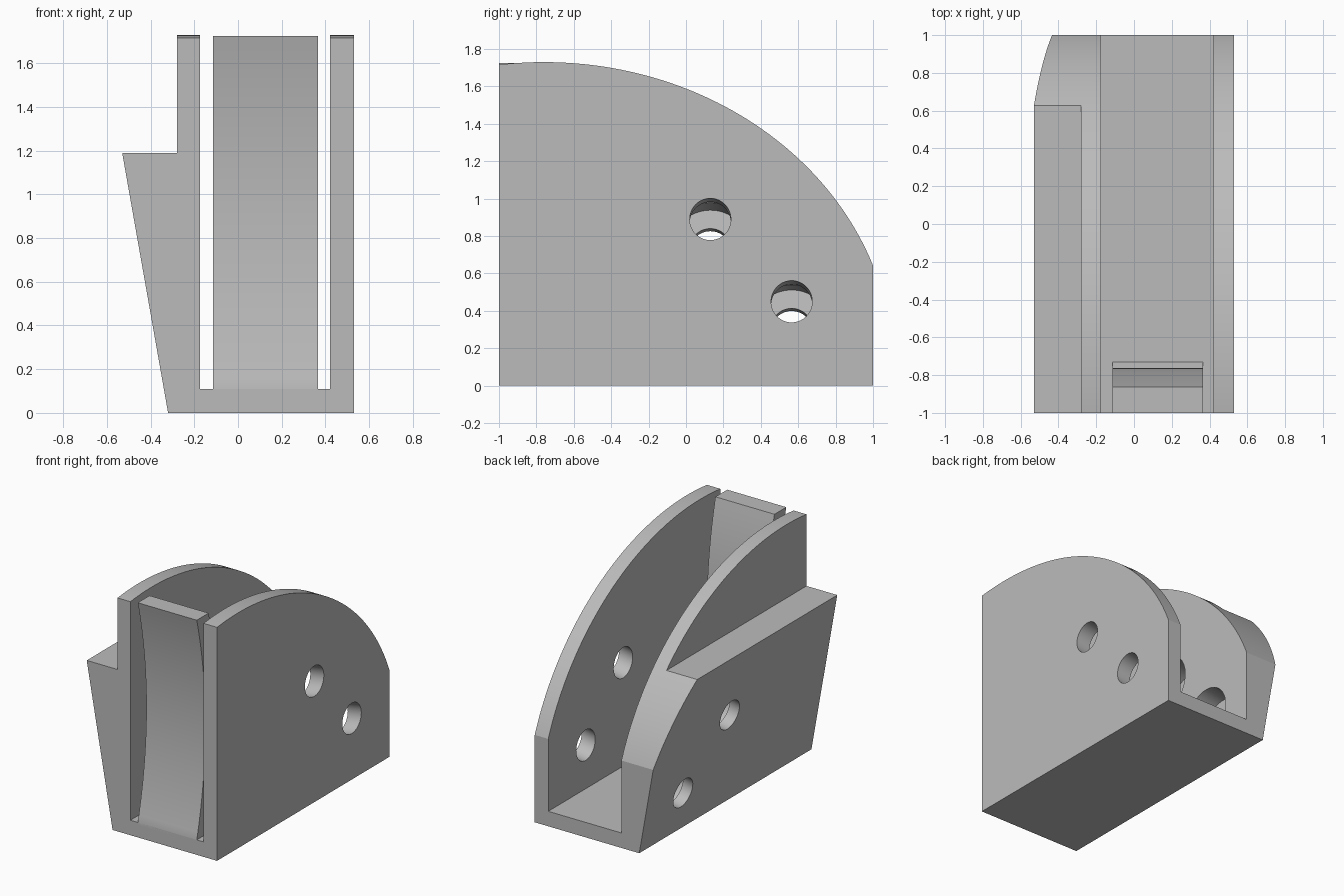
import bpy, math
from mathutils import Vector, Matrix

cube = bpy.data.objects.get("Cube")
if cube:
    bpy.data.objects.remove(cube, do_unlink=True)

grey = bpy.data.materials.new("plain_grey")
grey.use_nodes = True
colour = (0.5, 0.5, 0.5, 1)
grey.diffuse_color = colour
grey.node_tree.nodes["Principled BSDF"].inputs["Base Color"].default_value = colour


def prism(name, profile, axis, lo, hi):
    """Extrude a closed profile along x (profile is y, z) or y (profile is x, z)."""
    place = (lambda p, t: (t, p[0], p[1])) if axis == "x" else (lambda p, t: (p[0], t, p[1]))
    n = len(profile)
    verts = [place(p, t) for t in (lo, hi) for p in profile]
    faces = [list(range(n))[::-1], list(range(n, 2 * n))]
    faces += [(i, (i + 1) % n, n + (i + 1) % n, n + i) for i in range(n)]
    if axis == "y":
        faces = [tuple(reversed(f)) for f in faces]
    mesh = bpy.data.meshes.new(name)
    mesh.from_pydata(verts, [], faces)
    mesh.materials.append(grey)
    obj = bpy.data.objects.new(name, mesh)
    bpy.context.collection.objects.link(obj)
    return obj


def rod(name, start, direction, length, radius):
    """Cylinder running from start along direction."""
    bpy.ops.mesh.primitive_cylinder_add(vertices=64, radius=radius, depth=length)
    obj = bpy.context.object
    obj.name = name
    obj.matrix_world = (Matrix.Translation(start + direction * length / 2)
                        @ direction.to_track_quat("Z", "Y").to_matrix().to_4x4())
    obj.data.materials.append(grey)
    return obj


def select(obj):
    bpy.ops.object.select_all(action="DESELECT")
    obj.select_set(True)
    bpy.context.view_layer.objects.active = obj


def carve(obj, cutter, operation):
    """Apply a boolean and discard the cutter."""
    cutter.hide_render = True
    bpy.context.view_layer.update()
    select(obj)
    mod = obj.modifiers.new("carve", "BOOLEAN")
    mod.operation = operation
    mod.solver = "EXACT"
    mod.object = cutter
    bpy.ops.object.modifier_apply(modifier=mod.name)
    bpy.data.objects.remove(cutter, do_unlink=True)


# Channel with two walls and a sloping side block
section = [(-0.32, 0), (0.53, 0), (0.53, 2), (0.42, 2), (0.42, 0.11),
           (-0.175, 0.11), (-0.175, 2), (-0.28, 2), (-0.28, 1.19), (-0.53, 1.19)]
body = prism("channel_body", section, "y", -1, 1)

# Domed side outline
steps = 64
outline = [(-1, -0.1), (1.1, -0.1)]
for i in range(steps + 1):
    angle = math.acos(1.86 / 1.869) * (1 - i / steps) + math.acos(-0.24 / 1.869) * i / steps
    outline.append((-0.76 + 1.869 * math.cos(angle), 0.091 + 1.639 * math.sin(angle)))
outline[-1] = (-1, outline[-1][1])
outline[0] = (-1, -0.1)
carve(body, prism("dome_cutter", outline, "x", -1, 1), "INTERSECT")

# Screw holes square to the sloping side, widened inside the thick wall
lean = math.atan2(0.21, 1.19)
drill = Vector((-math.cos(lean), 0, -math.sin(lean)))
for y, z in ((0.13, 0.89), (0.565, 0.45)):
    entry = Vector((0.53, y, z))
    reach = (Vector((-0.32, y, 0)) - entry).dot(drill)
    carve(body, rod("hole_cutter", entry - drill * 0.3, drill, reach + 0.6, 0.11), "DIFFERENCE")
    inner = 0.64
    carve(body, rod("recess_cutter", entry + drill * inner, drill, reach - 0.08 - inner, 0.21),
          "DIFFERENCE")

# Bowed tongue standing between the walls at the front
base, top, bow, thick = 0.11, 1.725, 0.1, 0.137
front, back = [], []
for i in range(33):
    t = i / 32
    y = -1 + bow * (1 - (2 * t - 1) ** 2)
    z = base + (top - base) * t
    front.append((y, z))
    if z > 0.24:
        back.append((y + thick, z))
# The back ends in a sloping foot
foot = [(-0.73, base), (-0.73, base - 0.02), (-1, base - 0.02)]
tongue = prism("bowed_tongue", front[::-1] + foot[::-1] + back, "x", -0.115, 0.365)

for obj in (body, tongue):
    select(obj)
    bpy.ops.object.mode_set(mode="EDIT")
    bpy.ops.mesh.select_all(action="SELECT")
    bpy.ops.mesh.normals_make_consistent(inside=False)
    bpy.ops.object.mode_set(mode="OBJECT")
    bpy.ops.object.shade_smooth_by_angle(angle=math.radians(20))
